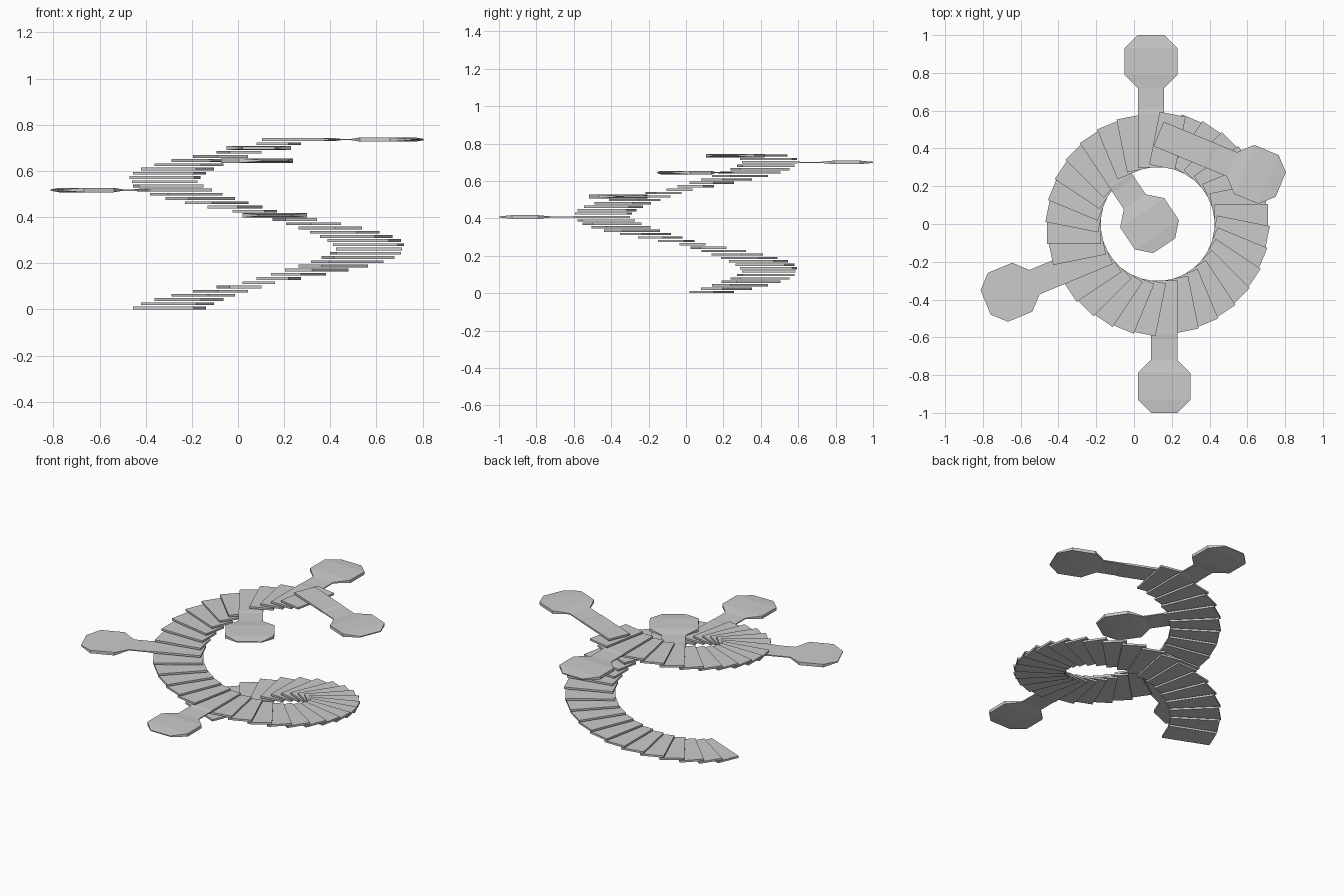
import bpy
from math import radians, cos, sin

if "Cube" in bpy.data.objects:
    bpy.data.objects.remove(bpy.data.objects["Cube"])

CENTRE_X = 0.125      # axis of the spiral
MID_R = 0.4425        # radius of the tread centres
OFFSET = 0.035        # treads sit slightly behind their radial line
TURN = 11.25          # degrees per step, clockwise going up
RISE = 0.01825
THICK = 0.012


def strip_mesh(name, sections):
    """Loft rectangular sections (u, width, thickness) along local x."""
    verts, faces = [], []
    for u, w, t in sections:
        verts += [(u, -w / 2, -t / 2), (u, w / 2, -t / 2),
                  (u, w / 2, t / 2), (u, -w / 2, t / 2)]
    for i in range(len(sections) - 1):
        a = i * 4
        for k in range(4):
            n = (k + 1) % 4
            faces.append((a + k, a + 4 + k, a + 4 + n, a + n)[::-1])
    e = len(verts) - 4
    faces += [(0, 3, 2, 1)[::-1][::-1], (e, e + 1, e + 2, e + 3)]
    mesh = bpy.data.meshes.new(name)
    mesh.from_pydata(verts, [], faces)
    mesh.update()
    return mesh


# plain tread
tread = strip_mesh("tread", [(-0.1425, 0.14, THICK), (0.1425, 0.14, THICK)])

# tread with a thin neck leading to an octagonal landing
landing = strip_mesh("landing", [
    (-0.1425, 0.14, THICK), (0.1425, 0.14, THICK),
    (0.17, 0.14, 0.006), (0.2775, 0.14, 0.006),
    (0.3475, 0.28, 0.019), (0.4875, 0.28, 0.019), (0.5575, 0.14, 0.006)])

# step index -> extra rotation of the landing about its tread centre
landings = {22: 0, 28: 0, 35: 180, 38: 0, 40: -90}

# spiral of treads and landings
for i in range(41):
    deg = 157.5 - TURN * i
    a = radians(deg)
    is_landing = i in landings
    ob = bpy.data.objects.new(f"landing_{i}" if is_landing else f"tread_{i}",
                              landing if is_landing else tread)
    ob.location = (CENTRE_X + MID_R * cos(a) - OFFSET * sin(a),
                   MID_R * sin(a) + OFFSET * cos(a),
                   THICK / 2 + RISE * i)
    ob.rotation_euler.z = radians(deg + landings.get(i, 0))
    bpy.context.collection.objects.link(ob)

# make all face normals point outward
import bmesh
for mesh in (tread, landing):
    bm = bmesh.new()
    bm.from_mesh(mesh)
    bmesh.ops.recalc_face_normals(bm, faces=bm.faces)
    bm.to_mesh(mesh)
    bm.free()
